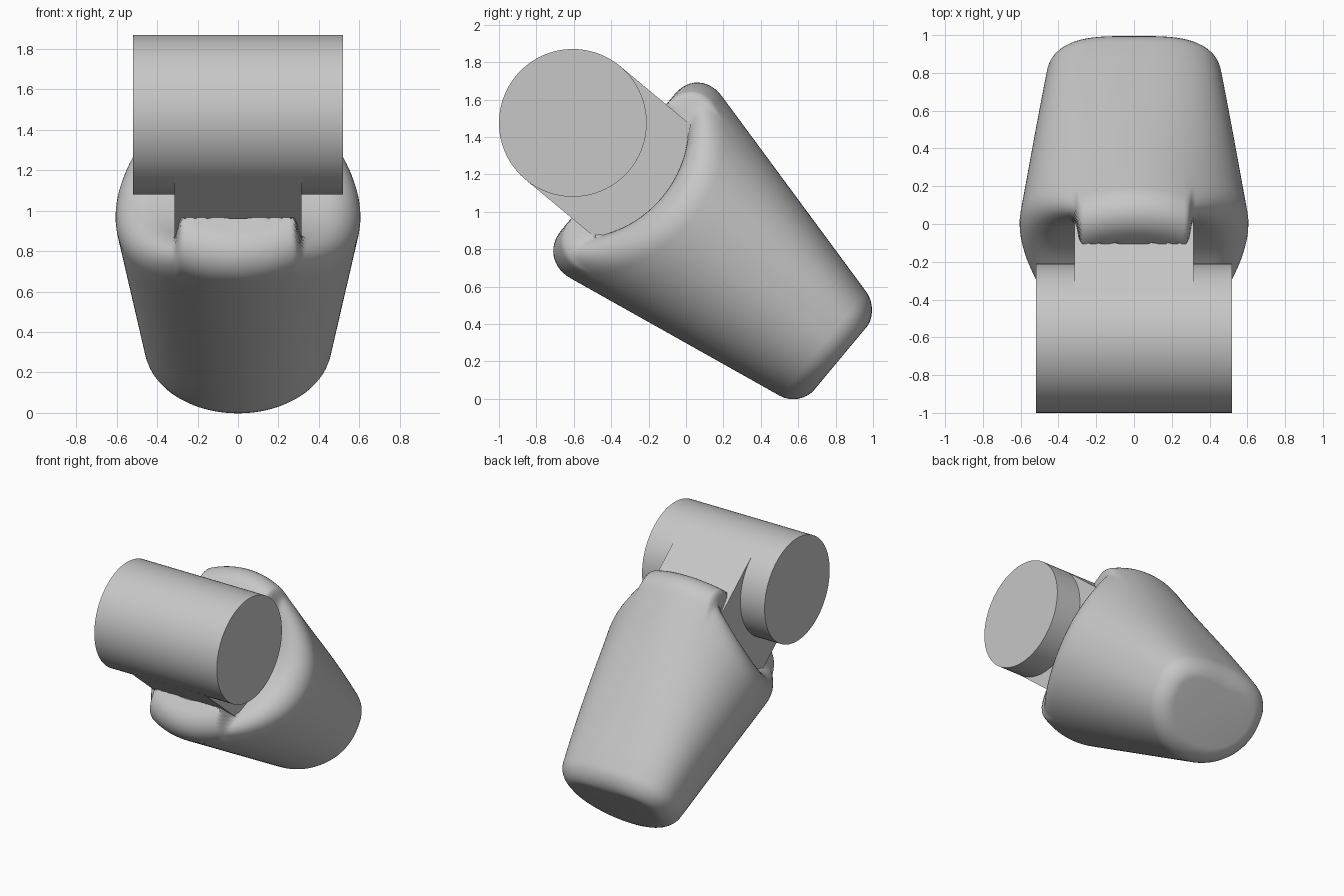
import bpy, bmesh, math
from math import sin, cos, pi, sqrt
from mathutils import Vector, Matrix

cube = bpy.data.objects.get("Cube")
if cube:
    bpy.data.objects.remove(cube)

grey = bpy.data.materials.new("plain grey")
grey.use_nodes = True
colour = (0.57, 0.57, 0.57, 1)
grey.diffuse_color = colour
grey.node_tree.nodes["Principled BSDF"].inputs["Base Color"].default_value = colour

# Limb frame: origin on the pivot, s runs down the limb, t across it
PIVOT = Vector((0, -0.605, 1.475))
S_DIR = Vector((0, 0.768, -0.64)).normalized()
T_DIR = Vector((0, 0.64, 0.768)).normalized()
PIVOT_R, PIVOT_HALF, WEB_HALF = 0.395, 0.52, 0.315
SCOOP_R, RIM_R, CREST = 0.62, 0.2, 0.32
END_S, END_R = 1.905, 0.12
SIDES = 256


def place(x, t, s):
    return PIVOT + Vector((x, 0, 0)) + T_DIR * t + S_DIR * s


def finish(bm, name):
    bmesh.ops.recalc_face_normals(bm, faces=bm.faces)
    mesh = bpy.data.meshes.new(name)
    bm.to_mesh(mesh)
    bm.free()
    mesh.materials.append(grey)
    obj = bpy.data.objects.new(name, mesh)
    bpy.context.collection.objects.link(obj)
    bpy.ops.object.select_all(action='DESELECT')
    obj.select_set(True)
    bpy.context.view_layer.objects.active = obj
    bpy.ops.object.shade_smooth_by_angle(angle=math.radians(40))


def power(v, n):
    return math.copysign(abs(v) ** (2 / n), v)


def ramp(v, low, high):
    k = min(1, max(0, (v - low) / (high - low)))
    return k * k * (3 - 2 * k)


def outline(a, s):
    """Tapered section: oval near the pivot, boxier at the back of the far end."""
    d = s - 0.5
    if sin(a) > 0:
        n, depth = 2 + 0.75 * ramp(s, 0.6, 1.8), 0.625 - 0.245 * d
    else:
        n, depth = 2, 0.65 - 0.185 * d
    return Vector(((0.65 - 0.145 * d) * power(cos(a), n), depth * power(sin(a), n)))


def inset(p, e):
    return p * max(0, 1 - e / p.length)


def top_height(p, e):
    """Crest in the middle, scoop around the pivot at the sides, rounded rim."""
    drop = RIM_R - sqrt(max(0, RIM_R ** 2 - max(0, RIM_R - e) ** 2))
    crest = CREST + drop
    scoop = max(crest, sqrt(max(0, (SCOOP_R + drop) ** 2 - p.y ** 2)))
    k = ramp(abs(p.x), WEB_HALF - 0.035, WEB_HALF)
    k = max(k, 1 - ramp(abs(p.y), 0.33, 0.385))
    return crest * (1 - k) + scoop * k


def body_column(a):
    col = []
    # scooped top, then the rounded rim
    for i in range(1, 31):
        s = 0.55
        for _ in range(20):
            p = outline(a, s)
            if i <= 18:
                e = p.length - (p.length - RIM_R) * i / 18
            else:
                e = RIM_R * (1 - sin((i - 18) / 12 * pi / 2))
            p = inset(p, e)
            s += 0.4 * (top_height(p, e) - s)
        col.append((p.x, p.y, s))
    # tapered wall
    start, stop = col[-1][2], END_S - END_R
    for i in range(1, 9):
        s = start + (stop - start) * i / 8
        p = outline(a, s)
        col.append((p.x, p.y, s))
    # rounded far edge
    for i in range(1, 9):
        f = i / 8 * pi / 2
        s = stop + END_R * sin(f)
        p = inset(outline(a, s), END_R * (1 - cos(f)))
        col.append((p.x, p.y, s))
    return col


# Limb body
bm = bmesh.new()
cols = [[bm.verts.new(place(*q)) for q in body_column(2 * pi * (j + 0.5) / SIDES)]
        for j in range(SIDES)]
for j, a in enumerate(cols):
    b = cols[(j + 1) % SIDES]
    for i in range(len(a) - 1):
        bm.faces.new((a[i], a[i + 1], b[i + 1], b[i]))
bm.faces.new([c[0] for c in cols])
bm.faces.new([c[-1] for c in cols])
finish(bm, "limb_body")

# Pivot barrel
bm = bmesh.new()
bmesh.ops.create_cone(bm, cap_ends=True, segments=96, radius1=PIVOT_R, radius2=PIVOT_R,
                      depth=2 * PIVOT_HALF,
                      matrix=Matrix.Translation(PIVOT) @ Matrix.Rotation(pi / 2, 4, 'Y'))
finish(bm, "pivot_barrel")

# Web joining the barrel to the body
bm = bmesh.new()
bmesh.ops.create_cube(bm, size=1)
for v in bm.verts:
    v.co = place(v.co.x * 2 * WEB_HALF, v.co.y * 2 * PIVOT_R, (v.co.z + 0.5) * 0.75)
finish(bm, "pivot_web")
